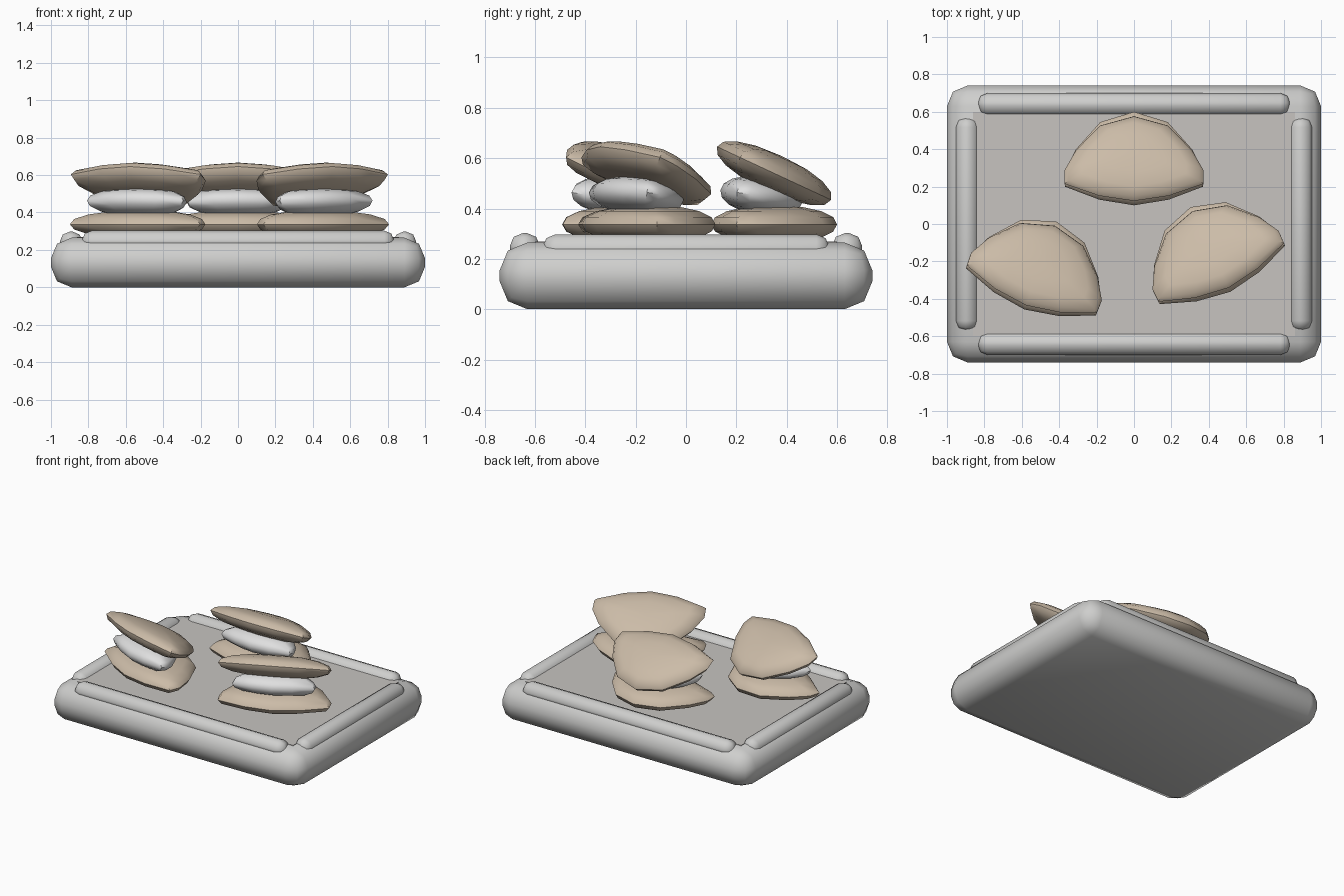
import bpy, bmesh, math
from mathutils import Matrix, Vector

cube = bpy.data.objects.get("Cube")
if cube:
    bpy.data.objects.remove(cube)


def material(name, rgb):
    m = bpy.data.materials.new(name)
    m.use_nodes = True
    m.diffuse_color = (*rgb, 1)
    m.node_tree.nodes["Principled BSDF"].inputs["Base Color"].default_value = (*rgb, 1)
    return m


GREY = material("tray grey", (0.62, 0.62, 0.61))
PLATE = material("plate warm grey", (0.57, 0.55, 0.53))
SHELL = material("shell tan", (0.60, 0.50, 0.39))
FLESH = material("flesh white", (0.74, 0.74, 0.74))


def finish(name, bm, mat, angle):
    bmesh.ops.recalc_face_normals(bm, faces=bm.faces)
    mesh = bpy.data.meshes.new(name)
    bm.to_mesh(mesh)
    bm.free()
    mesh.materials.append(mat)
    ob = bpy.data.objects.new(name, mesh)
    bpy.context.collection.objects.link(ob)
    bpy.ops.object.select_all(action='DESELECT')
    ob.select_set(True)
    bpy.context.view_layer.objects.active = ob
    bpy.ops.object.shade_smooth_by_angle(angle=math.radians(angle))
    return ob


def block(name, centre, size, bevel, mat):
    """Box with rounded edges."""
    bm = bmesh.new()
    bmesh.ops.create_cube(bm, size=1)
    bmesh.ops.scale(bm, vec=size, verts=bm.verts)
    if bevel:
        bmesh.ops.bevel(bm, geom=bm.edges[:], offset=bevel, segments=2,
                        profile=0.5, affect='EDGES')
    bmesh.ops.translate(bm, vec=centre, verts=bm.verts)
    return finish(name, bm, mat, 50)


# Fan-shaped outline, right half from the hinge round to the lip, then mirrored
HALF = [(0, .25), (.18, .195), (.31, .05), (.372, -.07), (.37, -.15), (.185, -.22), (0, -.25)]
OUTLINE = HALF + [(-x, y) for x, y in HALF[-2:0:-1]]
# Lens section: ring size and height
SECTION = [(.45, -.92), (.75, -.7), (.94, -.38), (1, 0), (.94, .38), (.75, .7), (.45, .92)]


def lens(name, scale, offset, tilt, place, mat):
    """Closed fan-shaped lens, tilted about its width and set in place."""
    bm = bmesh.new()
    rings = [[bm.verts.new((x * s, y * s, z)) for x, y in OUTLINE] for s, z in SECTION]
    n = len(OUTLINE)
    for a, b in zip(rings, rings[1:]):
        for i in range(n):
            j = (i + 1) % n
            bm.faces.new((a[i], a[j], b[j], b[i]))
    for ring, z in ((rings[0], -1), (rings[-1], 1)):
        pole = bm.verts.new((0, 0, z))
        for i in range(n):
            bm.faces.new((ring[i], ring[(i + 1) % n], pole))
    local = (Matrix.Translation(offset) @ Matrix.Rotation(math.radians(tilt), 4, 'X')
             @ Matrix.Diagonal((*scale, 1)))
    bm.transform(place @ local)
    return finish(name, bm, mat, 50)


# Tray and its inner plate
block("tray", (0, 0, .1325), (2, 1.48, .265), .11, GREY)
block("tray_plate", (0, 0, .264), (1.72, 1.2, .009), 0, PLATE)

# Raised rails along the four edges
for side, word in ((-1, "front"), (1, "back")):
    block(word + "_rail", (0, side * .64, .245), (1.67, .12, .115), .052, GREY)
for side, word in ((-1, "right"), (1, "left")):
    block(word + "_rail", (side * .892, 0, .24), (.12, 1.14, .115), .052, GREY)

# Three open shells with flesh between the halves
SHELLS = {"back": (0, .35, 0), "right": (-.5, -.222, -20), "left": (.409, -.136, 25)}
for word, (x, y, turn) in SHELLS.items():
    place = Matrix.Translation((x, y, 0)) @ Matrix.Rotation(math.radians(turn), 4, 'Z')
    lens(word + "_lower_shell", (1, 1, .075), (0, 0, .337), 0, place, SHELL)
    lens(word + "_flesh", (.74, .66, .075), (0, -.05, .45), -8, place, FLESH)
    lens(word + "_upper_shell", (1, 1, .075), (0, 0, .54), -25, place, SHELL)
